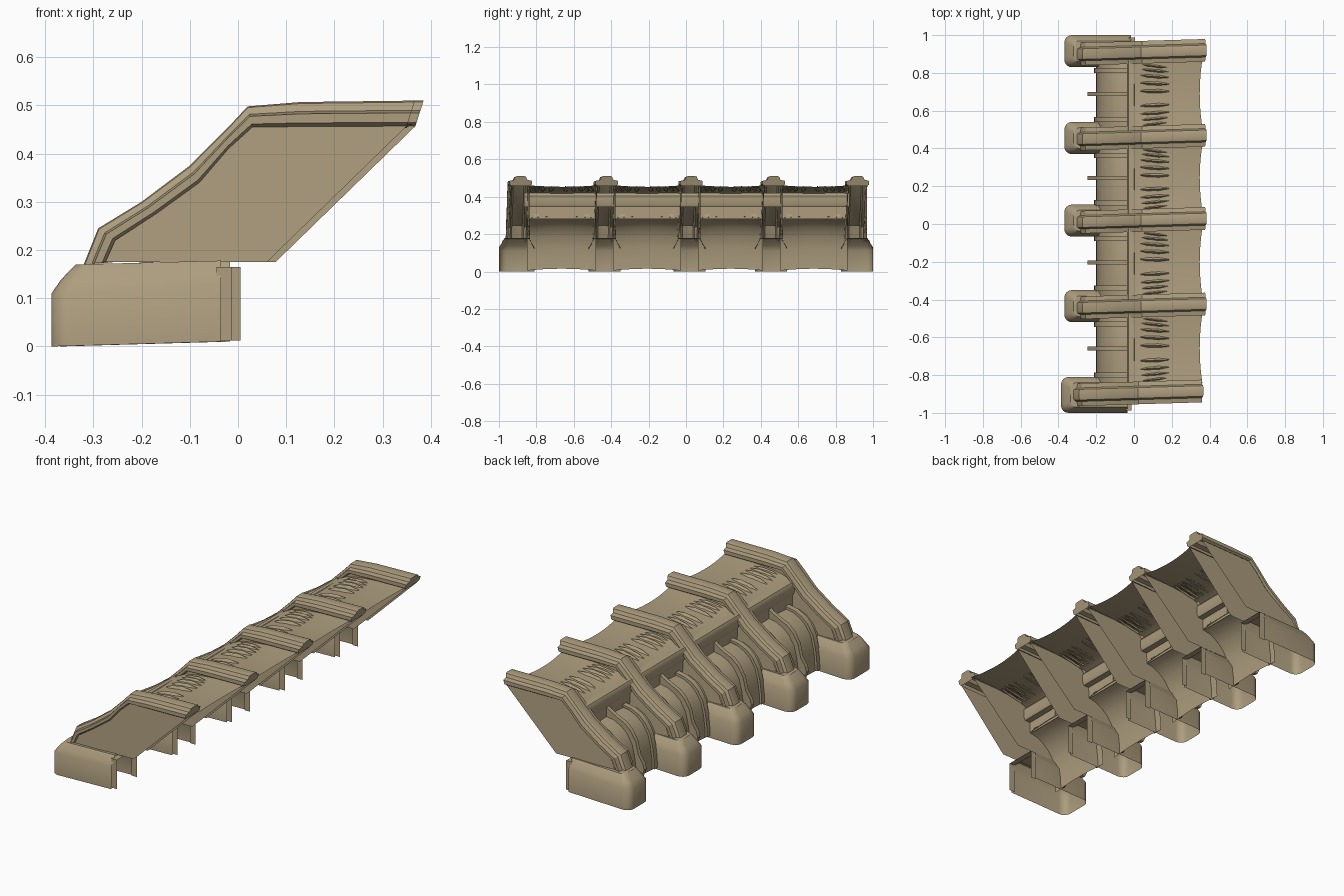
import bpy, math

cube = bpy.data.objects.get("Cube")
if cube:
    bpy.data.objects.remove(cube, do_unlink=True)

tan = bpy.data.materials.new("sand_tan")
tan.use_nodes = True
tan.diffuse_color = (0.42, 0.34, 0.21, 1)
tan.node_tree.nodes["Principled BSDF"].inputs["Base Color"].default_value = tan.diffuse_color


def build(name, verts, faces, angle=35):
    mesh = bpy.data.meshes.new(name)
    mesh.from_pydata(verts, [], faces)
    mesh.materials.append(tan)
    obj = bpy.data.objects.new(name, mesh)
    bpy.context.collection.objects.link(obj)
    bpy.ops.object.select_all(action='DESELECT')
    obj.select_set(True)
    bpy.context.view_layer.objects.active = obj
    bpy.ops.object.mode_set(mode='EDIT')
    bpy.ops.mesh.select_all(action='SELECT')
    bpy.ops.mesh.normals_make_consistent(inside=False)
    bpy.ops.object.mode_set(mode='OBJECT')
    bpy.ops.object.shade_smooth_by_angle(angle=math.radians(angle))
    return obj


def sheet(name, rows, angle=35, end_face=False):
    """Skin a grid of points, row to row."""
    n = len(rows[0])
    verts = [p for row in rows for p in row]
    faces = [(r * n + c, r * n + c + 1, (r + 1) * n + c + 1, (r + 1) * n + c)
             for r in range(len(rows) - 1) for c in range(n - 1)]
    if end_face:
        faces.append(tuple(range(len(verts) - n, len(verts))))
    return build(name, verts, faces, angle)


def prism(name, profile, y, half):
    """Extrude a closed x-z profile along y."""
    n = len(profile)
    verts = [(x, y + s * half, z) for s in (-1, 1) for x, z in profile]
    faces = [tuple(range(n)), tuple(range(n, 2 * n))]
    faces += [(i, (i + 1) % n, n + (i + 1) % n, n + i) for i in range(n)]
    return build(name, verts, faces)


# Rib profile: outer crest and inner line where the side plates start
OUTER = [(-.32, .17), (-.29, .245), (-.2, .30), (-.1, .375),
         (-.02, .455), (.02, .498), (.13, .507), (.367, .51)]
INNER = [(-.275, .175), (-.255, .22), (-.17, .275), (-.08, .34),
         (-.02, .41), (.03, .455), (.13, .456), (.35, .457)]
# Half cross-section of the cap: half width, depth from crest to inner line
SECTION = [(.048, 1), (.06, .85), (.06, .48), (.036, .38), (.028, .06), (.02, 0)]
SECTION += [(-w, t) for w, t in reversed(SECTION)]


def skew(y, x):
    return y + .03 * x


def rib(y, dx):
    rows = []
    for (ox, oz), (ix, iz) in zip(OUTER, INNER):
        row = []
        for w, t in SECTION:
            x = ox + (ix - ox) * t + dx
            row.append((x, skew(y, x) + w, oz + (iz - oz) * t))
        rows.append(row)
    sheet("rib_cap", rows, 28, end_face=True)
    outline = INNER + [(.06, .175)]
    for s in (-1, 1):
        verts = [(x + dx, skew(y, x) + s * (.048 + .08 * max(0, .3 - z)), z)
                 for x, z in outline]
        build("rib_side_plate", verts, [tuple(range(len(verts)))])


def u_outline(x0, x1, y, half, radius, z0, z1):
    """U-shaped outline, open at the back, with rounded outer corners."""
    pts = [(x1, y - half)]
    for k in range(5):
        a = math.radians(270 - 22.5 * k)
        pts.append((x0 + radius + radius * math.cos(a),
                    y - half + radius + radius * math.sin(a)))
    for k in range(5):
        a = math.radians(180 - 22.5 * k)
        pts.append((x0 + radius + radius * math.cos(a),
                    y + half - radius + radius * math.sin(a)))
    pts.append((x1, y + half))
    return [(px, py, z0 + (z1 - z0) * (px - x0) / (x1 - x0)) for px, py in pts]


def base(y, dx, half):
    x0 = -.387 + dx
    x1 = -.035 + dx
    rows = [u_outline(x0, x1, y, half, .04, 0, .01),
            u_outline(x0, x1, y, half, .04, .11, .13),
            u_outline(x0 + .018, x1, y, half - .012, .035, .136, .147),
            u_outline(x0 + .035, x1, y, half - .02, .03, .155, .165),
            u_outline(x0 + .05, x1, y, half - .03, .03, .17, .178)]
    sheet("rib_base", rows, 40, end_face=True)
    # narrower sleeve at the back of the base
    rows = [[(x, y + s * (half - .012), z) for s in (-1, 1) for z in
             ((.012, .165) if s < 0 else (.165, .012))]
            for x in (x1 - .01, x1 + .022)]
    sheet("base_sleeve", rows)


ROOF = [(-.03, .405), (0, .425), (.04, .438), (.1, .449), (.2, .457), (.3, .46), (.362, .461)]
WALL = [(-.025, .295), (-.07, .287), (-.11, .268), (-.145, .238), (-.175, .19),
        (-.19, .13), (-.198, .07), (-.2, .015)]


def roof_z(x):
    for (xa, za), (xb, zb) in zip(ROOF, ROOF[1:]):
        if x <= xb:
            return za + (zb - za) * (x - xa) / (xb - xa)
    return ROOF[-1][1]


def sag(t):
    return 4 * t * (1 - t)


def wrinkle(y, lean):
    rows = []
    for x, h in ((.035, 0), (.07, .009), (.13, .011), (.185, 0)):
        yc = y + lean * (x - .03)
        w = .004 + h * .7
        rows.append([(x, yc - w, roof_z(x) - .009), (x, yc, roof_z(x) + h - .004),
                     (x, yc + w, roof_z(x) - .009)])
    sheet("roof_wrinkle", rows, 60)


def bay(ya, yb):
    """Roof, lower wall and trims between two ribs."""
    steps = [i / 10 for i in range(11)]
    lo, hi = ya + .045, yb - .045
    rows = [[(x - (.014 * sag(t) if x > .3 else 0), lo + (hi - lo) * t + .02 * x,
              z - .008 * sag(t)) for t in steps] for x, z in ROOF]
    sheet("roof_panel", rows)
    width = hi - lo
    for f in (.05, .13, .22, .34, .56, .68, .79, .88, .95):
        wrinkle(lo + width * f, .25 * (.5 - f))

    # rounded lower wall
    rows = [[(x, lo + width * t, z + .01 * (sag(t) - 1)) for t in steps] for x, z in WALL]
    sheet("lower_wall", rows, 50)
    sheet("upper_strip", [[(-.028, lo, z), (-.028, hi, z)] for z in (.28, .35)])

    def band(name, y, half, grow, foot):
        out = [(x - grow * min(1, -x / .1), z + grow * z / .3) for x, z in WALL]
        if foot:
            out = [(-.025, .345), (-.045, .33)] + out[1:-2]
            out += [(-.238, .10), (-.246, .07), (-.225, .02)]
        prism(name, out + list(reversed(WALL)), y, half)

    band("wall_edge_trim", lo + .05, .014, .012, False)
    band("wall_edge_trim", hi - .05, .014, .012, False)
    band("wall_fin", (ya + yb) / 2 + .005, .011, .022, True)


# Ribs and bases: rib y, base y, x shift, base half width
RIBS = [(-.895, -.905, 0, .095), (-.435, -.435, .018, .085), (.018, .018, .018, .085),
        (.458, .455, .018, .085), (.908, .915, .018, .085)]
for ry, by, dx, half in RIBS:
    rib(ry, dx)
    base(by, dx, half)
for a, b in zip(RIBS, RIBS[1:]):
    bay(a[0], b[0])

# Long eave beam with a stepped face
prism("eave_beam", [(-.03, .345), (.005, .345), (.012, .36), (.012, .405),
                    (0, .42), (-.03, .412), (-.038, .40), (-.038, .36)], .005, .87)
